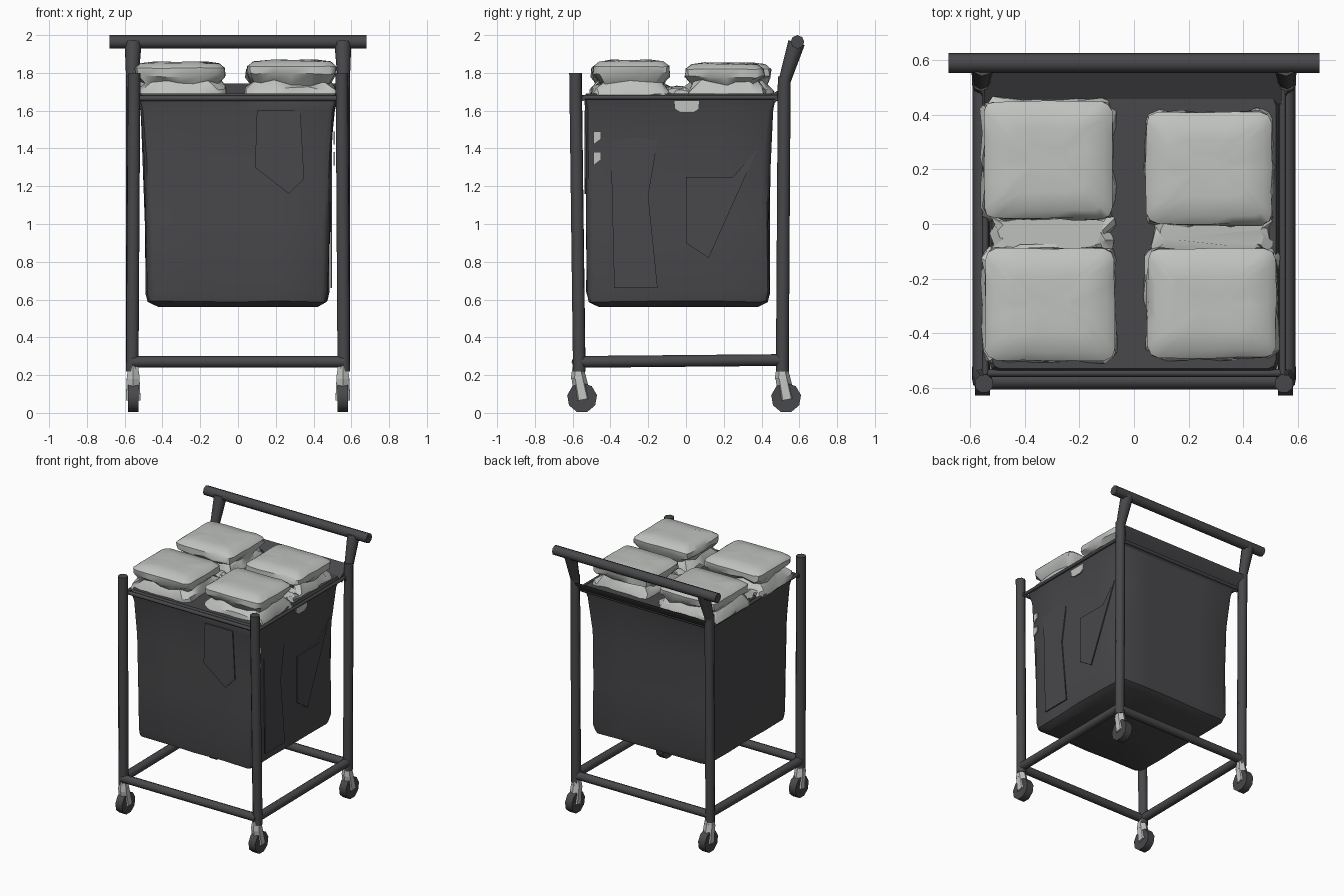
import bpy, bmesh, math, random
from mathutils import Vector

random.seed(4)
if "Cube" in bpy.data.objects:
    bpy.data.objects.remove(bpy.data.objects["Cube"])


def material(name, rgb):
    m = bpy.data.materials.new(name)
    m.use_nodes = True
    m.diffuse_color = (*rgb, 1)
    m.node_tree.nodes["Principled BSDF"].inputs["Base Color"].default_value = (*rgb, 1)
    return m


DARK = material("charcoal", (0.065, 0.065, 0.07))
LIGHT = material("pale grey", (0.52, 0.54, 0.52))


def finish(name, bm, mat, angle=35):
    bmesh.ops.recalc_face_normals(bm, faces=bm.faces)
    me = bpy.data.meshes.new(name)
    bm.to_mesh(me)
    bm.free()
    ob = bpy.data.objects.new(name, me)
    bpy.context.collection.objects.link(ob)
    me.materials.append(mat)
    bpy.ops.object.select_all(action="DESELECT")
    ob.select_set(True)
    bpy.context.view_layer.objects.active = ob
    bpy.ops.object.shade_smooth_by_angle(angle=math.radians(angle))
    return ob


def tube(name, a, b, r1, r2=None, mat=DARK, sides=8):
    """Tapered bar between two points."""
    a, b = Vector(a), Vector(b)
    bm = bmesh.new()
    bmesh.ops.create_cone(bm, cap_ends=True, segments=sides, radius1=r1,
                          radius2=r1 if r2 is None else r2, depth=(b - a).length)
    turn = (b - a).to_track_quat("Z", "Y").to_matrix().to_4x4()
    bmesh.ops.transform(bm, matrix=turn, verts=bm.verts)
    bmesh.ops.translate(bm, vec=(a + b) / 2, verts=bm.verts)
    return finish(name, bm, mat, 50)


def ring_points(x0, x1, y0, y1, r, parts=4):
    """Rounded rectangle outline with subdivided sides."""
    arcs = []
    for i, (cx, cy) in enumerate([(x1 - r, y1 - r), (x0 + r, y1 - r),
                                  (x0 + r, y0 + r), (x1 - r, y0 + r)]):
        arcs.append([Vector((cx + r * math.cos(t), cy + r * math.sin(t), 0))
                     for t in (math.pi / 2 * (i + k / 2) for k in range(3))])
    pts = []
    for i, arc in enumerate(arcs):
        nxt = arcs[(i + 1) % 4][0]
        pts += arc + [arc[-1].lerp(nxt, k / parts) for k in range(1, parts)]
    return pts


def loft(name, rings, mat, jitter=0.0, angle=35):
    """Skin rounded rectangles given as (x0, x1, y0, y1, z, radius, wobble)."""
    bm = bmesh.new()
    rows = []
    for x0, x1, y0, y1, z, r, w in rings:
        row = []
        for p in ring_points(x0, x1, y0, y1, r):
            n = Vector([random.uniform(-1, 1) for _ in range(3)]) * jitter * w
            row.append(bm.verts.new(p + Vector((0, 0, z)) + n))
        rows.append(row)
    n = len(rows[0])
    for lo, hi in zip(rows, rows[1:]):
        for i in range(n):
            bm.faces.new((lo[i], lo[(i + 1) % n], hi[(i + 1) % n], hi[i]))
    bm.faces.new(rows[0])
    bm.faces.new(rows[-1])
    return finish(name, bm, mat, angle)


def plate(name, pts, normal, mat, depth=0.008):
    """Thin polygon raised along its normal."""
    bm = bmesh.new()
    face = bm.faces.new([bm.verts.new(p) for p in pts])
    out = bmesh.ops.extrude_face_region(bm, geom=[face])["geom"]
    moved = [v for v in out if isinstance(v, bmesh.types.BMVert)]
    bmesh.ops.translate(bm, vec=Vector(normal) * depth, verts=moved)
    return finish(name, bm, mat)


# Frame: posts, lower rails, thin upper rails
FRONT, BACK, SIDE = -0.575, 0.51, 0.56
for s, tag in ((1, "left"), (-1, "right")):
    x = s * SIDE
    tube(f"front_post_{tag}", (x, FRONT + 0.01, 0.22), (s * 0.55, FRONT - 0.01, 1.8), 0.035)
    tube(f"back_post_{tag}", (x, BACK, 0.22), (x, BACK + 0.01, 1.78), 0.034)
    tube(f"handle_neck_{tag}", (x, BACK + 0.01, 1.75), (s * 0.555, 0.585, 1.96), 0.032, 0.045)
    tube(f"lower_side_rail_{tag}", (x, FRONT, 0.27), (x, BACK, 0.28), 0.031)
    tube(f"upper_side_rail_{tag}", (s * 0.545, FRONT, 1.67), (s * 0.545, BACK, 1.67), 0.012)
for y, tag in ((FRONT, "front"), (BACK, "back")):
    tube(f"lower_{tag}_rail", (-SIDE, y, 0.27), (SIDE, y, 0.27), 0.031)
    tube(f"upper_{tag}_rail", (-SIDE, y * 0.95, 1.665), (SIDE, y * 0.95, 1.665), 0.014)
tube("handle_bar", (-0.68, 0.59, 1.964), (0.68, 0.59, 1.964), 0.036)

# Casters: pale fork above a dark wheel
for sx, tx in ((1, "left"), (-1, "right")):
    for y, ty in ((-0.55, "front"), (0.53, "back")):
        x = sx * 0.555
        tube(f"caster_stem_{ty}_{tx}", (x, y - 0.02, 0.25), (x, y - 0.02, 0.18), 0.03, 0.04, LIGHT, 6)
        tube(f"caster_fork_{ty}_{tx}", (x, y - 0.02, 0.2), (x, y + 0.005, 0.07), 0.038, 0.045, LIGHT, 6)
        tube(f"caster_wheel_{ty}_{tx}", (x - 0.028, y, 0.08), (x + 0.028, y, 0.08), 0.08, 0.08, DARK, 9)

# Hanging fabric bag
loft("fabric_bag", [
    (-0.42, 0.42, -0.46, 0.38, 0.56, 0.03, 0),
    (-0.475, 0.47, -0.515, 0.43, 0.59, 0.04, 0.6),
    (-0.485, 0.48, -0.525, 0.44, 0.64, 0.04, 1),
    (-0.49, 0.485, -0.525, 0.44, 1.0, 0.04, 1),
    (-0.50, 0.49, -0.525, 0.445, 1.35, 0.04, 1),
    (-0.515, 0.51, -0.53, 0.46, 1.6, 0.03, 0.6),
    (-0.53, 0.53, -0.54, 0.475, 1.67, 0.03, 0),
    (-0.52, 0.52, -0.53, 0.465, 1.69, 0.03, 0)], DARK, 0.006)

# Flap behind the bag, reaching up to the back posts
bm = bmesh.new()
corners = [(0.44, 1.68), (0.555, 1.745), (0.545, 1.72), (0.47, 1.64)]
ends = [[bm.verts.new((x, y, z)) for y, z in corners] for x in (-0.55, 0.54)]
for i in range(4):
    j = (i + 1) % 4
    bm.faces.new((ends[0][i], ends[0][j], ends[1][j], ends[1][i]))
for e in ends:
    bm.faces.new(e)
finish("back_flap", bm, DARK)

# Fabric folds and pale patches on the bag
plate("front_fold", [(x, -0.53, z) for x, z in
      ((0.1, 1.6), (0.09, 1.3), (0.27, 1.16), (0.35, 1.24), (0.33, 1.6))], (0, -1, 0), DARK)
plate("side_fold", [(0.489, y, z) for y, z in
      ((-0.4, 1.5), (-0.14, 1.5), (-0.2, 1.15), (-0.15, 0.66), (-0.38, 0.66))], (1, 0, 0), DARK)
plate("side_crease", [(0.489, y, z) for y, z in
      ((0.0, 1.25), (0.25, 1.25), (0.38, 1.4), (0.12, 0.82), (0.0, 0.9))], (1, 0, 0), DARK)
plate("side_patch", [(0.521, y, z) for y, z in
      ((-0.06, 1.65), (0.07, 1.65), (0.07, 1.61), (0.04, 1.59), (-0.03, 1.59), (-0.06, 1.61))],
      (1, 0, 0), LIGHT)
for z in (1.46, 1.35):
    plate("small_side_patch", [(0.505, y, z + h) for y, h in
          ((-0.49, 0.03), (-0.45, 0.03), (-0.45, -0.01), (-0.49, -0.04))], (1, 0, 0), LIGHT)

# Four stuffed bundles: creased skirt, pinched neck, puffed flat top
for name, x0, x1, y0, y1, top in (
        ("bundle_front_right", -0.545, -0.07, -0.5, -0.09, 1.855),
        ("bundle_back_right", -0.55, -0.08, 0.02, 0.45, 1.85),
        ("bundle_front_left", 0.05, 0.52, -0.49, -0.09, 1.865),
        ("bundle_back_left", 0.045, 0.505, 0.0, 0.41, 1.85)):
    rings = []
    for inset, z, r, w in ((-0.01, 1.67, 0.04, 0.6), (0.0, 1.71, 0.04, 1.3), (0.035, 1.75, 0.04, 1.3),
                           (0.0, top - 0.07, 0.04, 0.6), (0.0, top - 0.03, 0.04, 0.2),
                           (0.03, top - 0.005, 0.04, 0.15), (0.1, top + 0.003, 0.04, 0.3),
                           (0.16, top + 0.003, 0.02, 0)):
        rings.append((x0 + inset, x1 - inset, y0 + inset, y1 - inset, z, r, w))
    loft(name, rings, LIGHT, 0.014, 40)

# Crumpled cloth filling the gaps between front and back bundles
for name, x0, x1 in (("gap_cloth_right", -0.52, -0.08), ("gap_cloth_left", 0.07, 0.5)):
    loft(name, [(x0, x1, -0.12, 0.04, 1.67, 0.02, 0), (x0, x1, -0.12, 0.04, 1.7, 0.02, 1),
                (x0 + 0.03, x1 - 0.03, -0.09, 0.01, 1.72, 0.02, 1)], LIGHT, 0.015, 25)
